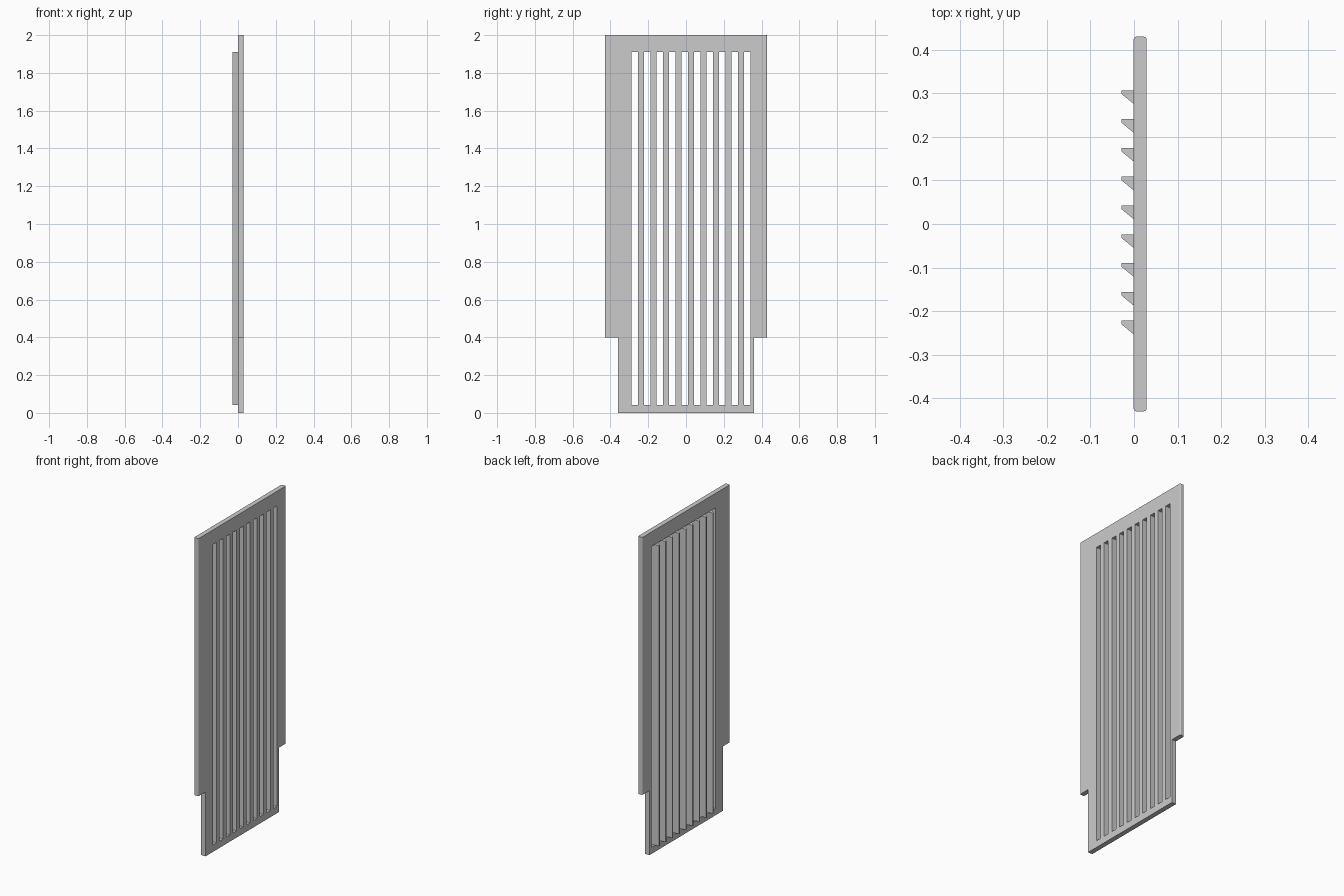
import bpy, bmesh

cube = bpy.data.objects.get("Cube")
if cube:
    bpy.data.objects.remove(cube, do_unlink=True)

# Main dimensions
BACK, FACE, LIP = -0.001, 0.029, -0.029
HALF_W, FOOT_W, STEP_Z, TOP_Z = 0.43, 0.36, 0.4, 2.0
SLOT_Z0, SLOT_Z1 = 0.042, 1.91
PITCH, BAR = 0.0661, 0.031
FIRST_BAR, BARS = -0.253, 9

grey = bpy.data.materials.new("plain_grey")
grey.use_nodes = True
colour = (0.6, 0.6, 0.6, 1)
grey.diffuse_color = colour
grey.node_tree.nodes["Principled BSDF"].inputs["Base Color"].default_value = colour


def add_prism(bm, points, offset):
    """Extrude a closed outline along an offset vector."""
    face = bm.faces.new([bm.verts.new(p) for p in points])
    new = bmesh.ops.extrude_face_region(bm, geom=[face])["geom"]
    bmesh.ops.translate(bm, vec=offset,
                        verts=[v for v in new if isinstance(v, bmesh.types.BMVert)])


def make_object(name, bm):
    bmesh.ops.recalc_face_normals(bm, faces=bm.faces)
    mesh = bpy.data.meshes.new(name)
    bm.to_mesh(mesh)
    bm.free()
    obj = bpy.data.objects.new(name, mesh)
    mesh.materials.append(grey)
    bpy.context.collection.objects.link(obj)
    return obj


# Stepped door panel with rounded upright edges on the wide part
bm = bmesh.new()
half = [(FOOT_W, 0), (FOOT_W, STEP_Z), (HALF_W, STEP_Z), (HALF_W, TOP_Z)]
outline = half + [(-y, z) for y, z in reversed(half)]
add_prism(bm, [(BACK, y, z) for y, z in outline], (FACE - BACK, 0, 0))
edges = [e for e in bm.edges
         if all(abs(v.co.y) > HALF_W - 0.01 for v in e.verts)
         and abs(e.verts[0].co.z - e.verts[1].co.z) > 1]
bmesh.ops.bevel(bm, geom=edges, offset=0.007, segments=3, profile=0.5, affect='EDGES')
panel = make_object("vent_panel", bm)

# Row of slots cut through the panel
bm = bmesh.new()
for i in range(BARS + 1):
    y1 = FIRST_BAR + i * PITCH
    y0 = y1 - (PITCH - BAR)
    add_prism(bm, [(-0.1, y0, SLOT_Z0), (-0.1, y1, SLOT_Z0),
                   (-0.1, y1, SLOT_Z1), (-0.1, y0, SLOT_Z1)], (0.2, 0, 0))
cutter = make_object("slot_cutter", bm)
cut = panel.modifiers.new("slots", 'BOOLEAN')
cut.operation = 'DIFFERENCE'
cut.solver = 'EXACT'
cut.object = cutter
bpy.context.view_layer.objects.active = panel
bpy.ops.object.modifier_apply(modifier=cut.name)
bpy.data.objects.remove(cutter, do_unlink=True)

# Wedge shaped louvres standing out from the bars
bm = bmesh.new()
for i in range(BARS):
    y0 = FIRST_BAR + i * PITCH
    y1 = y0 + BAR
    add_prism(bm, [(BACK, y0, SLOT_Z0), (BACK, y1, SLOT_Z0),
                   (LIP, y1, SLOT_Z0), (LIP, y1 - 0.008, SLOT_Z0)],
              (0, 0, SLOT_Z1 - SLOT_Z0))
make_object("louvres", bm)
